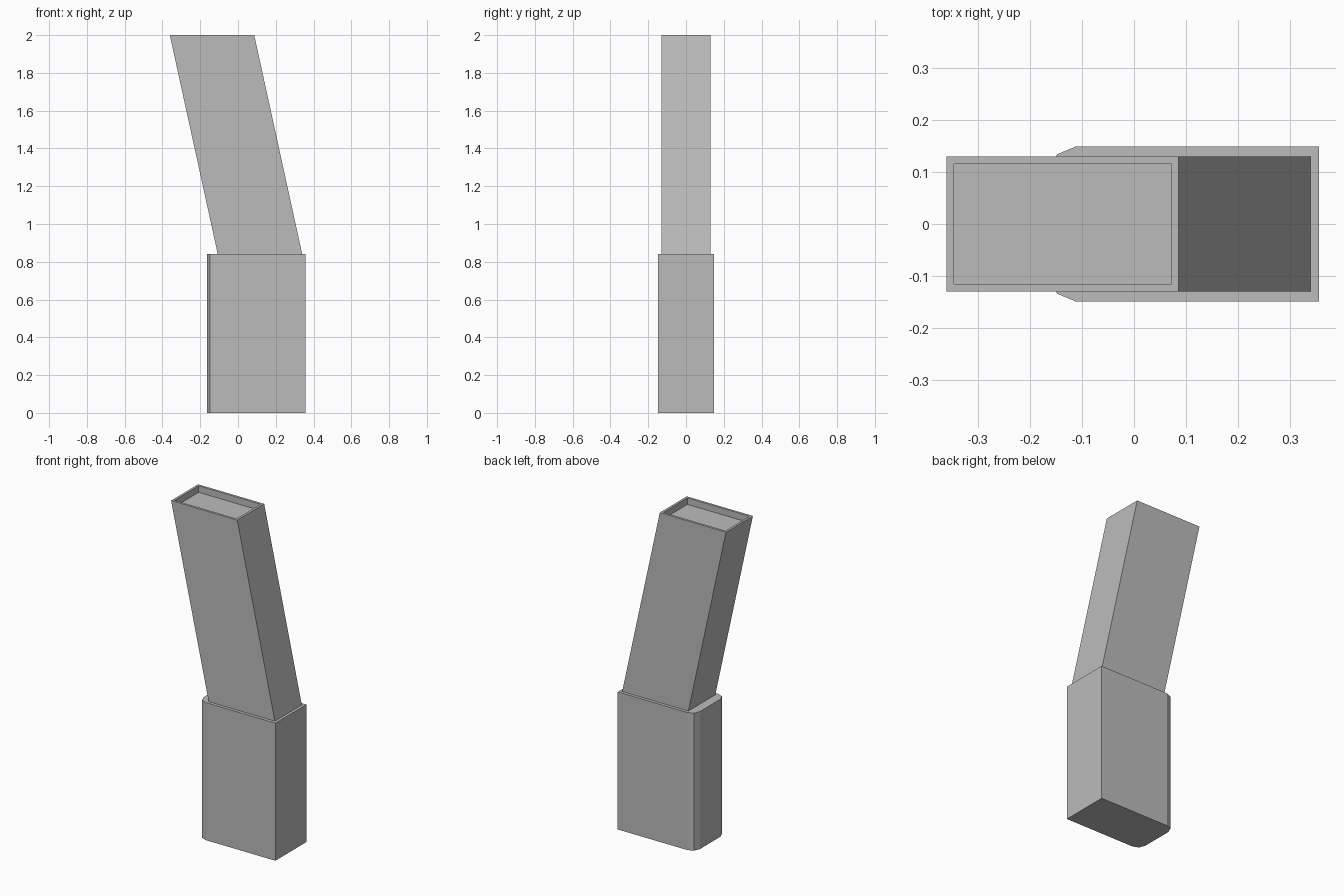
import bpy
import bmesh

cube = bpy.data.objects.get("Cube")
if cube:
    bpy.data.objects.remove(cube, do_unlink=True)

GREY = (0.5, 0.5, 0.5, 1)
grey = bpy.data.materials.new("plain grey")
grey.use_nodes = True
grey.diffuse_color = GREY
grey.node_tree.nodes["Principled BSDF"].inputs["Base Color"].default_value = GREY


def box(bm, x0, x1, half_depth, z0, z1, lean=0):
    """Box whose top end is shifted sideways by lean."""
    bmesh.ops.create_cube(bm, size=1)
    for v in bm.verts:
        top = v.co.z > 0
        v.co.x = (x1 if v.co.x > 0 else x0) + (lean if top else 0)
        v.co.y = half_depth if v.co.y > 0 else -half_depth
        v.co.z = z1 if top else z0


def finish(bm, name):
    bmesh.ops.recalc_face_normals(bm, faces=bm.faces)
    mesh = bpy.data.meshes.new(name)
    bm.to_mesh(mesh)
    bm.free()
    mesh.materials.append(grey)
    obj = bpy.data.objects.new(name, mesh)
    bpy.context.collection.objects.link(obj)


# Upright base with its two right-hand corners rounded
bm = bmesh.new()
box(bm, -0.163, 0.357, 0.149, 0, 0.84)
corners = [e for e in bm.edges if all(v.co.x < 0 for v in e.verts)
           and abs(e.verts[0].co.z - e.verts[1].co.z) > 0.5]
bmesh.ops.bevel(bm, geom=corners, offset=0.05, offset_type='OFFSET',
                segments=2, profile=0.5, affect='EDGES')
finish(bm, "base")

# Leaning shaft with a shallow rimmed recess in its top
bm = bmesh.new()
box(bm, -0.107, 0.34, 0.13, 0.84, 2, lean=-0.254)
top = max(bm.faces, key=lambda f: f.calc_center_median().z)
bmesh.ops.inset_region(bm, faces=[top], thickness=0.02)
floor = bmesh.ops.extrude_discrete_faces(bm, faces=[top])["faces"][0]
bmesh.ops.translate(bm, verts=floor.verts, vec=(0, 0, -0.04))
finish(bm, "leaning_shaft")
